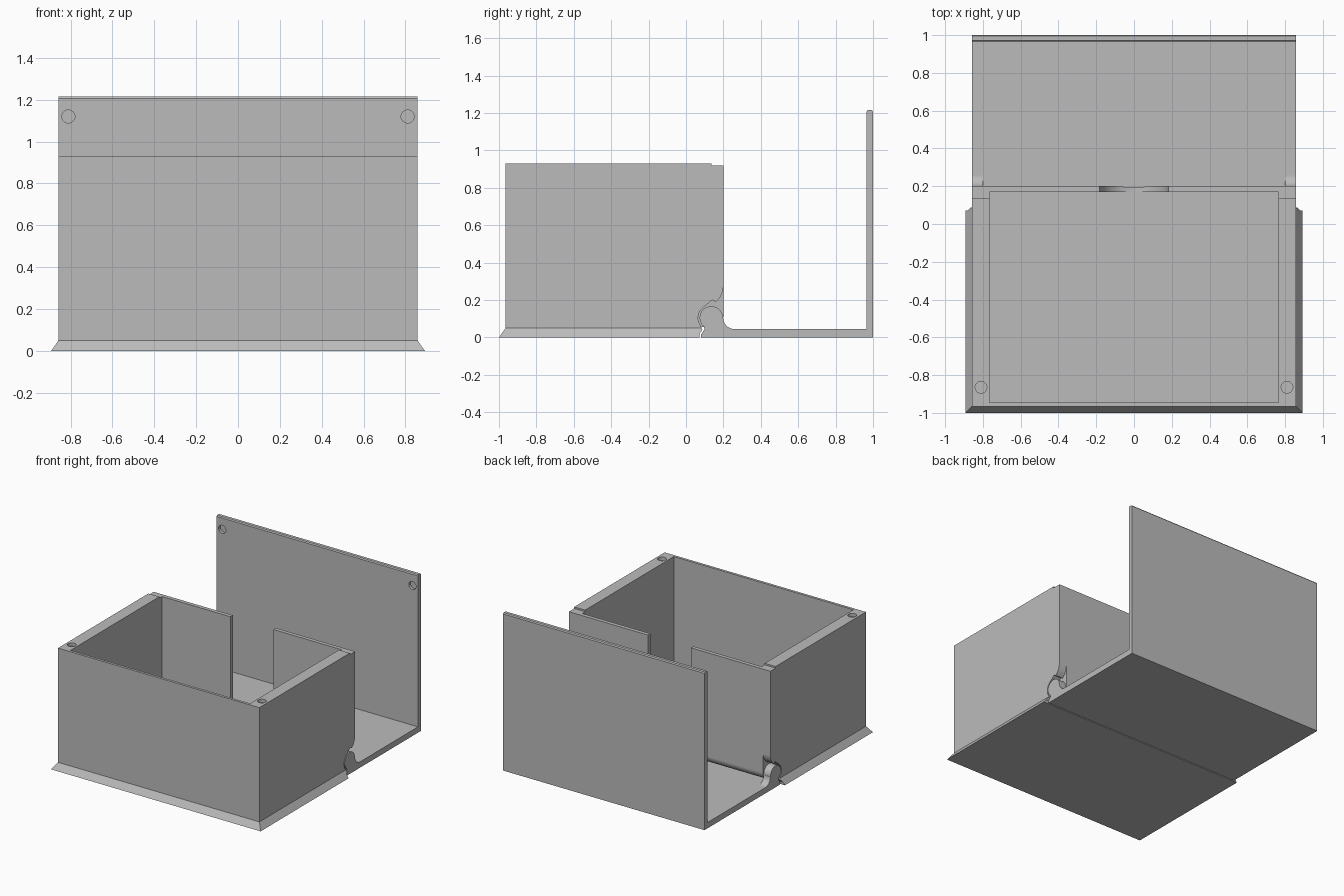
import bpy, bmesh, math
from mathutils import Vector

default = bpy.data.objects.get("Cube")
if default:
    bpy.data.objects.remove(default, do_unlink=True)

grey = bpy.data.materials.new("plain grey")
grey.use_nodes = True
GREY = (0.5, 0.5, 0.5, 1)
grey.diffuse_color = GREY
grey.node_tree.nodes["Principled BSDF"].inputs["Base Color"].default_value = GREY

W = 0.858      # half width of the box and lid
WALL_Y = 0.2   # back of the box


def prism(name, points, lo, hi, axis="x"):
    """Extrude a closed profile: (y, z) along x, (x, z) along y or (x, y) along z."""
    def place(p, t):
        return {"x": (t, p[0], p[1]), "y": (p[0], t, p[1]), "z": (p[0], p[1], t)}[axis]
    bm = bmesh.new()
    a = [bm.verts.new(place(p, lo)) for p in points]
    b = [bm.verts.new(place(p, hi)) for p in points]
    bm.faces.new(a)
    bm.faces.new(b[::-1])
    for i in range(len(a)):
        j = (i + 1) % len(a)
        bm.faces.new((a[i], b[i], b[j], a[j]))
    bmesh.ops.recalc_face_normals(bm, faces=bm.faces)
    mesh = bpy.data.meshes.new(name)
    bm.to_mesh(mesh)
    bm.free()
    mesh.materials.append(grey)
    obj = bpy.data.objects.new(name, mesh)
    bpy.context.scene.collection.objects.link(obj)
    return obj


def block(name, x0, x1, y0, y1, z0, z1):
    return prism(name, [(y0, z0), (y1, z0), (y1, z1), (y0, z1)], x0, x1)


def arc(cx, cy, r, start, end, n=16):
    angles = [math.radians(start + (end - start) * i / n) for i in range(n + 1)]
    return [(cx + r * math.cos(a), cy + r * math.sin(a)) for a in angles]


def combine(obj, operation, tools):
    """Apply exact booleans one by one and remove the tools."""
    for tool in tools:
        mod = obj.modifiers.new("cut", "BOOLEAN")
        mod.operation, mod.solver, mod.object = operation, "EXACT", tool
        graph = bpy.context.evaluated_depsgraph_get()
        graph.update()
        mesh = bpy.data.meshes.new_from_object(obj.evaluated_get(graph))
        obj.modifiers.clear()
        obj.data = mesh
        bpy.data.objects.remove(tool, do_unlink=True)


def finish(obj):
    bpy.ops.object.select_all(action="DESELECT")
    obj.select_set(True)
    bpy.context.view_layer.objects.active = obj
    bpy.ops.object.shade_smooth_by_angle(angle=math.radians(25))
    mod = obj.modifiers.new("flat faces", "WEIGHTED_NORMAL")
    mod.keep_sharp = True


# Box body with sloped skirt along the front and sides
box = block("box", -W, W, -0.965, WALL_Y, 0, 0.93)
skirt = block("skirt", -0.893, 0.893, -1, 0.15, 0, 0.05)
for v in skirt.data.vertices:
    if v.co.z > 0.01:
        v.co.x = math.copysign(W, v.co.x)
        v.co.y = max(v.co.y, -0.965)
combine(box, "UNION", [skirt])

# Inside, lowered rear rim and rounded cable slot
cavity = block("cavity", -0.765, 0.765, -0.945, 0.17, 0.09, 1.2)
rim = block("rim_step", -1, 1, 0.135, 0.3, 0.918, 1.2)
slot = prism("slot", [(0.183, 1.2)] + arc(0, 0.275, 0.183, 0, -180, 32) + [(-0.183, 1.2)],
             0.1, 0.3, "y")
# Clearance beneath the rounded rear bottom edge
under = prism("under", [(0.072, -0.05), (0.072, 0.055)] + arc(0.135, 0.12, 0.065, 270, 360)
              + [(0.3, 0.12), (0.3, -0.05)], -0.8, 0.8)
cutters = [cavity, rim, slot, under]

# Hinge pockets and round sockets in the front corners
pocket = [(0.07, -0.05), (0.072, 0.02), (0.088, 0.04)] + arc(0.135, 0.105, 0.07, 215, 135)
pocket += [(0.14, 0.2), (0.158, 0.19), (0.18, 0.21), (0.193, 0.235), (WALL_Y, 0.27),
           (0.3, 0.28), (0.3, -0.05)]
for side in (-1, 1):
    cutters.append(prism("pocket", pocket, side * 0.795, side * 0.95))
    cutters.append(prism("socket", arc(side * 0.81, -0.865, 0.031, 0, 345, 23), 0.905, 1, "z"))
combine(box, "DIFFERENCE", cutters)
finish(box)

# Open lid: plate on the ground and upright panel
lid = prism("lid", [(0.08, 0), (1, 0), (1, 1.207), (0.994, 1.215), (0.971, 1.215),
                    (0.965, 1.207), (0.965, 0.045), (0.1, 0.045), (0.08, 0.015)], -W, W)

# Hinge arms with round heads, filleted into the plate
arm = ([(0.08, 0), (0.08, 0.015), (0.1, 0.045)] + arc(0.135, 0.105, 0.062, 230, 0, 28)
       + arc(0.259, 0.105, 0.06, 180, 270, 12) + [(0.259, 0)])
combine(lid, "UNION", [prism("arm", arm, s * 0.8, s * W) for s in (-1, 1)])

# Round sockets in the lid panel
combine(lid, "DIFFERENCE", [prism("socket", arc(s * 0.81, 1.12, 0.031, 0, 345, 23), 0.9, 0.987, "y")
                            for s in (-1, 1)])
finish(lid)
